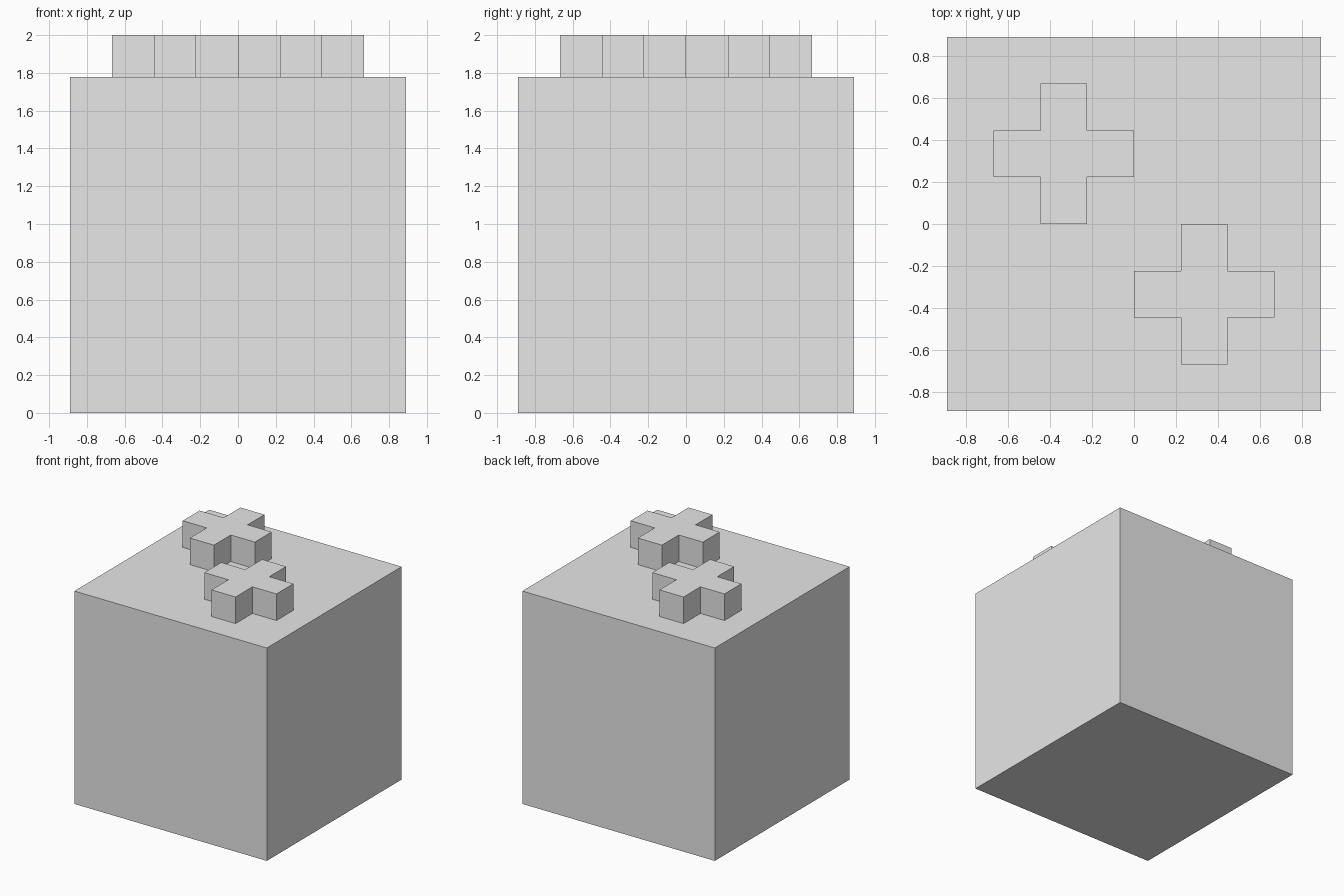
import bpy
import bmesh

if "Cube" in bpy.data.objects:
    bpy.data.objects.remove(bpy.data.objects["Cube"], do_unlink=True)

U = 2 / 9          # one grid unit: the block is eight wide, the studs one high
BLOCK = 8 * U

grey = bpy.data.materials.new("light_grey")
grey.use_nodes = True
colour = (0.8, 0.8, 0.8, 1)
grey.diffuse_color = colour
grey.node_tree.nodes["Principled BSDF"].inputs["Base Color"].default_value = colour


def add_prism(name, outline, centre, bottom, height):
    """Extrude a flat outline upward into a solid part."""
    bm = bmesh.new()
    base = bm.faces.new([bm.verts.new((x, y, 0)) for x, y in outline])
    top = bmesh.ops.extrude_face_region(bm, geom=[base], use_keep_orig=True)
    verts = [v for v in top["geom"] if isinstance(v, bmesh.types.BMVert)]
    bmesh.ops.translate(bm, verts=verts, vec=(0, 0, height))
    bmesh.ops.recalc_face_normals(bm, faces=bm.faces)
    mesh = bpy.data.meshes.new(name)
    bm.to_mesh(mesh)
    bm.free()
    mesh.materials.append(grey)
    obj = bpy.data.objects.new(name, mesh)
    obj.location = (*centre, bottom)
    bpy.context.collection.objects.link(obj)
    return obj


# Main block
h = BLOCK / 2
add_prism("block", [(-h, -h), (h, -h), (h, h), (-h, h)], (0, 0), 0, BLOCK)

# Cross outline: one arm's three corners turned through four quarter turns
a, b = U / 2, 1.5 * U
cross = []
arm = [(b, -a), (b, a), (a, a)]
for _ in range(4):
    cross += arm
    arm = [(-y, x) for x, y in arm]

# Two cross studs on opposite corners of the top
for name, side in (("front_left_cross", 1), ("back_right_cross", -1)):
    add_prism(name, cross, (side * b, -side * b), BLOCK, U)
